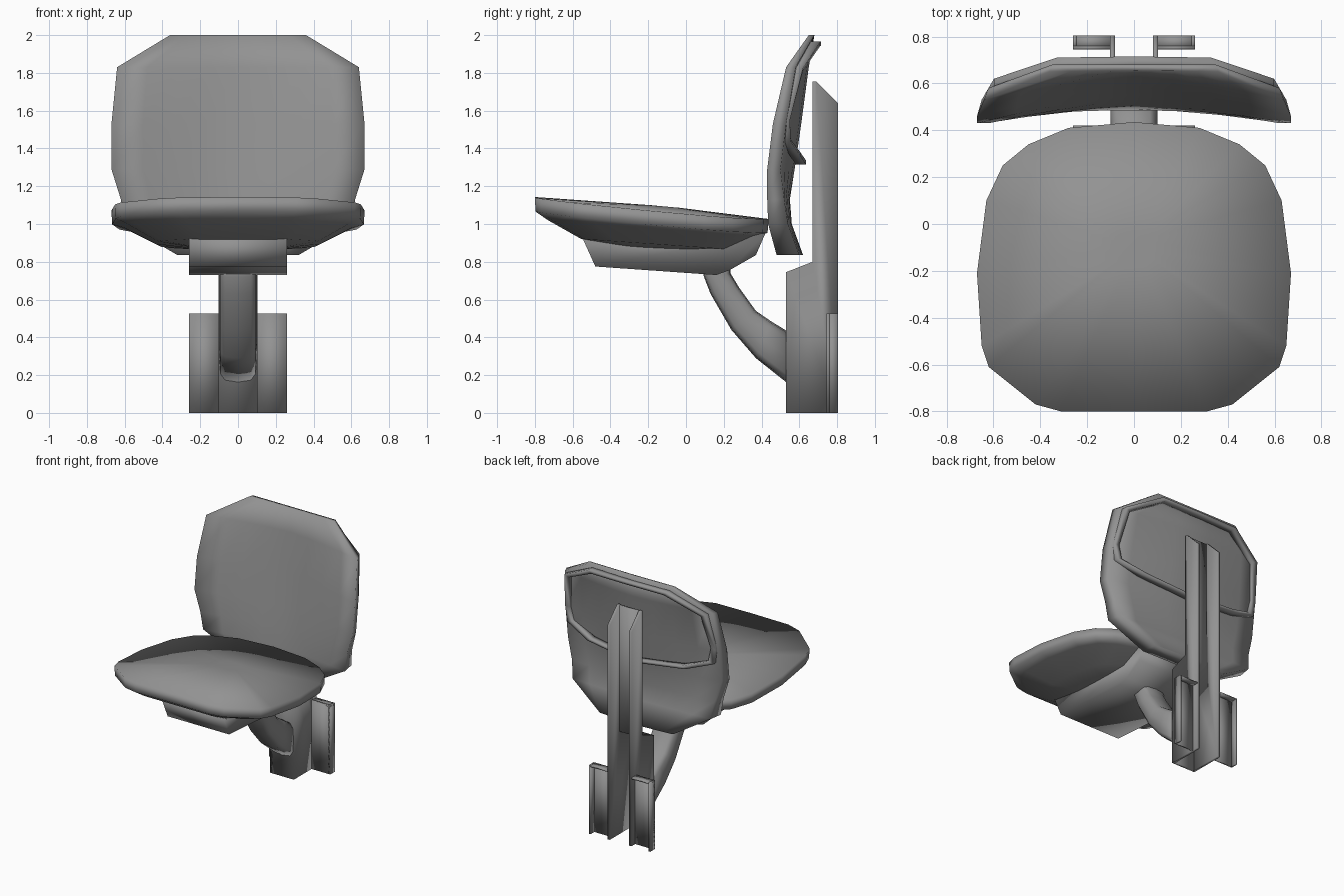
import bpy
import math

if "Cube" in bpy.data.objects:
    bpy.data.objects.remove(bpy.data.objects["Cube"])

grey = bpy.data.materials.new("grey")
grey.diffuse_color = (.29, .29, .29, 1)
grey.use_nodes = True
grey.node_tree.nodes["Principled BSDF"].inputs["Base Color"].default_value = grey.diffuse_color


def make(name, verts, faces):
    """Create a fully smooth-shaded object with consistent normals."""
    me = bpy.data.meshes.new(name)
    me.from_pydata(verts, [], faces)
    me.materials.append(grey)
    ob = bpy.data.objects.new(name, me)
    bpy.context.collection.objects.link(ob)
    bpy.ops.object.select_all(action='DESELECT')
    ob.select_set(True)
    bpy.context.view_layer.objects.active = ob
    bpy.ops.object.mode_set(mode='EDIT')
    bpy.ops.mesh.select_all(action='SELECT')
    bpy.ops.mesh.normals_make_consistent(inside=False)
    bpy.ops.object.mode_set(mode='OBJECT')
    bpy.ops.object.shade_smooth()
    return ob


def loft(name, rings, closed=False):
    """Skin equal-length rings; cap the ends unless the path is closed."""
    n, m = len(rings[0]), len(rings)
    verts = [p for r in rings for p in r]
    faces = []
    for i in range(m if closed else m - 1):
        a, b = i * n, (i + 1) % m * n
        for j in range(n):
            k = (j + 1) % n
            faces.append((a + j, a + k, b + k, b + j))
    if not closed:
        faces += [tuple(range(n)), tuple(range((m - 1) * n, m * n))]
    return make(name, verts, faces)


def prism(name, yz, x0, x1):
    """Side profile extruded across x."""
    return loft(name, [[(x, y, z) for y, z in yz] for x in (x0, x1)])


def box(name, x0, x1, y0, y1, z0, z1):
    return prism(name, [(y0, z0), (y1, z0), (y1, z1), (y0, z1)], x0, x1)


# Seat cushion: half outline (x, y, rim drop below the crown line)
half = [(0, -.80, 0), (.31, -.80, .003), (.42, -.77, .006), (.62, -.61, .012),
        (.65, -.52, .014), (.67, -.21, .018), (.63, .10, .018), (.56, .25, .016),
        (.45, .34, .012), (.28, .41, .008), (0, .435, .005)]
outline = half + [(-x, y, d) for x, y, d in half[-2:0:-1]]


def seat_ring(s, height):
    pts = []
    for x, y, d in outline:
        px, py = x * s, -.1 + (y + .1) * s
        pts.append((px, py, height(py, d, s)))
    return pts


def crown(y, d, s):
    return 1.075 - .09 * y - d * s * s


loft("seat_cushion", [
    seat_ring(.30, lambda y, d, s: .862 - .03 * y),
    seat_ring(.65, lambda y, d, s: .882 - .07 * y),
    seat_ring(.90, lambda y, d, s: .965 - .075 * y),
    seat_ring(.995, lambda y, d, s: crown(y, d, s) - .078),
    seat_ring(1.0, lambda y, d, s: crown(y, d, s) - .004),
    seat_ring(.12, lambda y, d, s: crown(y, d, s) + .008)])

# Pan under the seat
prism("seat_pan", [(-.55, .93), (-.48, .775), (.16, .73), (.23, .755),
                   (.37, .835), (.42, .95)], -.26, .26)

# Backrest: rows of z, half width, front y at centre / edge, back y at centre / edge
rows = [(.835, .32, .485, .48, .62, .60), (1.0, .60, .505, .435, .56, .54),
        (1.13, .62, .525, .43, .55, .52), (1.29, .67, .55, .43, .575, .50),
        (1.53, .67, .59, .46, .61, .53), (1.83, .64, .63, .53, .65, .58),
        (2.0, .36, .655, .65, .68, .68)]
ts = [-1, -.75, -.5, -.25, 0, .25, .5, .75, 1]
rings = []
for z, w, fc, fe, bc, be in rows:
    front = [(t * w, fc + (fe - fc) * abs(t) ** 1.4, z) for t in ts]
    back = [(t * w * .97, bc + (be - bc) * abs(t) ** 1.4, z) for t in reversed(ts)]
    rings.append(front + back)
loft("backrest", rings)

# Raised lip framing the recess on the back of the backrest
lip = [(0, .695, 1.955), (.32, .69, 1.955), (.58, .60, 1.82), (.62, .53, 1.55),
       (.60, .535, 1.44), (.40, .585, 1.37), (0, .615, 1.325)]
lip += [(-x, y, z) for x, y, z in lip[-2:0:-1]]
rings = []
for x, y, z in lip:
    rings.append([(x * s, y + dy, 1.62 + (z - 1.62) * s)
                  for s, dy in ((1.03, -.035), (1.03, .02), (.96, .02), (.96, -.035))])
loft("backrest_lip", rings, closed=True)

# Curved arm between pan and bracket: top edge y, z and bottom edge y, z
arm = [(.24, .80, .08, .80), (.235, .74, .095, .72), (.28, .665, .13, .63),
       (.37, .54, .24, .44), (.45, .485, .37, .29), (.54, .43, .54, .155)]
rings = []
for ty, tz, by, bz in arm:
    ring = []
    for k in range(12):
        a = k * math.pi / 6
        # rounded-box section
        c, s = (math.copysign(abs(v) ** .55, v) for v in (math.cos(a), math.sin(a)))
        ring.append((.1 * c, (ty + by) / 2 + (ty - by) / 2 * s,
                     (tz + bz) / 2 + (tz - bz) / 2 * s))
    rings.append(ring)
loft("support_arm", rings)

# Channel post, open at the back: front web plus two side walls
prism("post_web", [(.53, 0), (.53, .745), (.67, .80), (.67, 1.75), (.687, 1.75),
                   (.687, .785), (.55, .73), (.55, 0)], -.1, .1)
for side, s in (("left", -1), ("right", 1)):
    prism("post_wall_" + side, [(.53, 0), (.53, .745), (.67, .80), (.67, 1.755),
                                (.69, 1.755), (.805, 1.64), (.805, 0)], s * .082, s * .102)
    # Mounting flange with folded outer edge and top
    box("flange_plate_" + side, s * .1, s * .26, .745, .76, 0, .525)
    box("flange_edge_" + side, s * .245, s * .26, .745, .805, 0, .525)
    box("flange_top_" + side, s * .1, s * .26, .745, .805, .515, .525)
